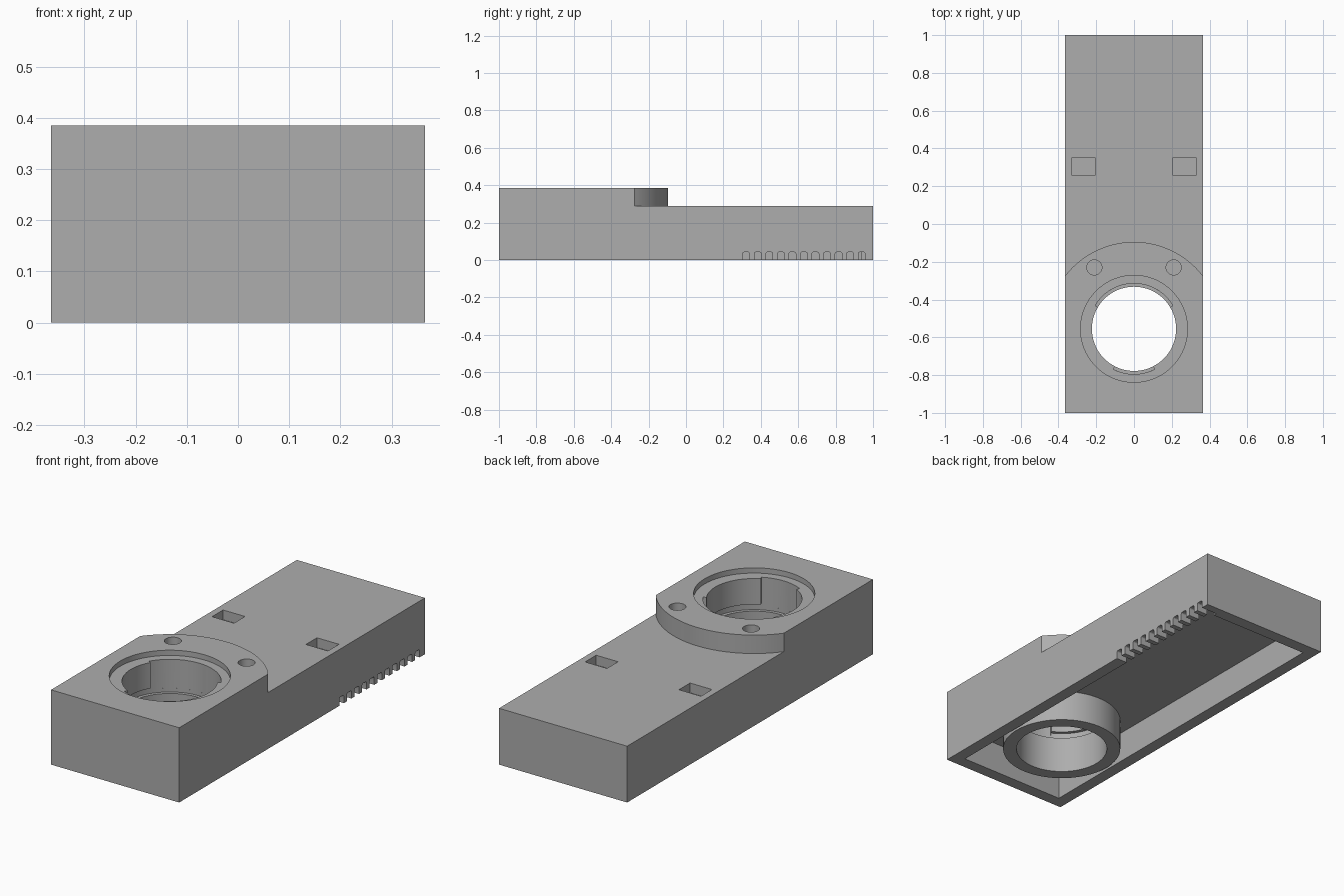
import bpy, bmesh, math

cube = bpy.data.objects.get("Cube")
if cube:
    bpy.data.objects.remove(cube, do_unlink=True)

grey = bpy.data.materials.new("plain_grey")
grey.use_nodes = True
GREY = (0.42, 0.42, 0.42, 1)
grey.diffuse_color = GREY
grey.node_tree.nodes["Principled BSDF"].inputs["Base Color"].default_value = GREY

HW = 0.365            # half width
TOP, DECK = 0.385, 0.29
CY = -0.555           # centre of the round socket
WALL = 0.063
CEIL = 0.16           # underside of the deck plate


def prism(name, pts, z0, z1):
    """Extrude an outline in the xy plane from z0 to z1."""
    bm = bmesh.new()
    face = bm.faces.new([bm.verts.new((x, y, z0)) for x, y in pts])
    up = bmesh.ops.extrude_face_region(bm, geom=[face])["geom"]
    bmesh.ops.translate(bm, vec=(0, 0, z1 - z0),
                        verts=[v for v in up if isinstance(v, bmesh.types.BMVert)])
    bmesh.ops.recalc_face_normals(bm, faces=bm.faces)
    mesh = bpy.data.meshes.new(name)
    bm.to_mesh(mesh)
    bm.free()
    mesh.materials.append(grey)
    obj = bpy.data.objects.new(name, mesh)
    bpy.context.collection.objects.link(obj)
    return obj


def rect(x0, x1, y0, y1):
    return [(x0, y0), (x1, y0), (x1, y1), (x0, y1)]


def arc(r, a0, a1, n, cx=0.0, cy=CY):
    return [(cx + r * math.cos(math.radians(a0 + (a1 - a0) * i / n)),
             cy + r * math.sin(math.radians(a0 + (a1 - a0) * i / n)))
            for i in range(n + 1)]


def circle(r, cx=0.0, cy=CY, n=72):
    return arc(r, 0, 360, n, cx, cy)[:-1]


def cut(obj, cutter):
    mod = obj.modifiers.new("cut", "BOOLEAN")
    mod.operation = "DIFFERENCE"
    mod.solver = "EXACT"
    mod.object = cutter
    bpy.context.view_layer.objects.active = obj
    bpy.ops.object.modifier_apply(modifier=mod.name)
    bpy.data.objects.remove(cutter, do_unlink=True)


# Housing block, with the deck lowered behind the rounded head
housing = prism("housing", rect(-HW, HW, -1, 1), 0, TOP)
a = math.degrees(math.acos(0.4 / 0.46))
cut(housing, prism("deck_cutter",
                   arc(0.46, a, 180 - a, 48) + [(-0.4, 1.1), (0.4, 1.1)], DECK, 0.5))

# Hollow underside, leaving a tube round the socket
cavity = prism("cavity_cutter", rect(-HW + WALL, HW - WALL, -1 + WALL, 1 - WALL), -0.1, CEIL)
cut(cavity, prism("tube_keeper", circle(0.289), -0.2, 0.3))
cut(housing, cavity)

# Socket: through hole, shallow seat, locking groove and two entry notches
cut(housing, prism("bore_cutter", circle(0.223), -0.1, 0.5))
cut(housing, prism("seat_cutter", circle(0.283), TOP - 0.027, 0.5))
cut(housing, prism("groove_cutter", circle(0.24), 0.19, 0.225))
for start, end in ((31, 149), (-117, -63)):
    cut(housing, prism("notch_cutter", [(0, CY)] + arc(0.24, start, end, 30), 0.21, 0.5))

# Screw holes and rectangular pockets on both sides
for s in (-1, 1):
    cut(housing, prism("screw_cutter", circle(0.04, s * 0.21, -0.23, 32), 0.26, 0.5))
    x0, x1 = sorted((s * 0.205, s * 0.33))
    cut(housing, prism("pocket_cutter", rect(x0, x1, 0.26, 0.35), DECK - 0.05, 0.5))

# Row of vent slots with rounded tops through the lower left wall
for i in range(11):
    y = 0.322 + i * 0.0617
    slot = prism("slot_cutter", rect(HW - WALL - 0.03, 0.4, y - 0.018, y + 0.018), -0.05, 0.042)
    bm = bmesh.new()
    bm.from_mesh(slot.data)
    edges = [e for e in bm.edges
             if all(v.co.z > 0 for v in e.verts)
             and abs(e.verts[0].co.x - e.verts[1].co.x) > 0.01]
    bmesh.ops.bevel(bm, geom=edges, offset=0.008, segments=3, profile=0.5, affect="EDGES")
    bm.to_mesh(slot.data)
    bm.free()
    cut(housing, slot)

# Smooth curved walls, crisp edges
bpy.ops.object.select_all(action="DESELECT")
housing.select_set(True)
bpy.context.view_layer.objects.active = housing
bpy.ops.object.shade_smooth_by_angle(angle=math.radians(25))
